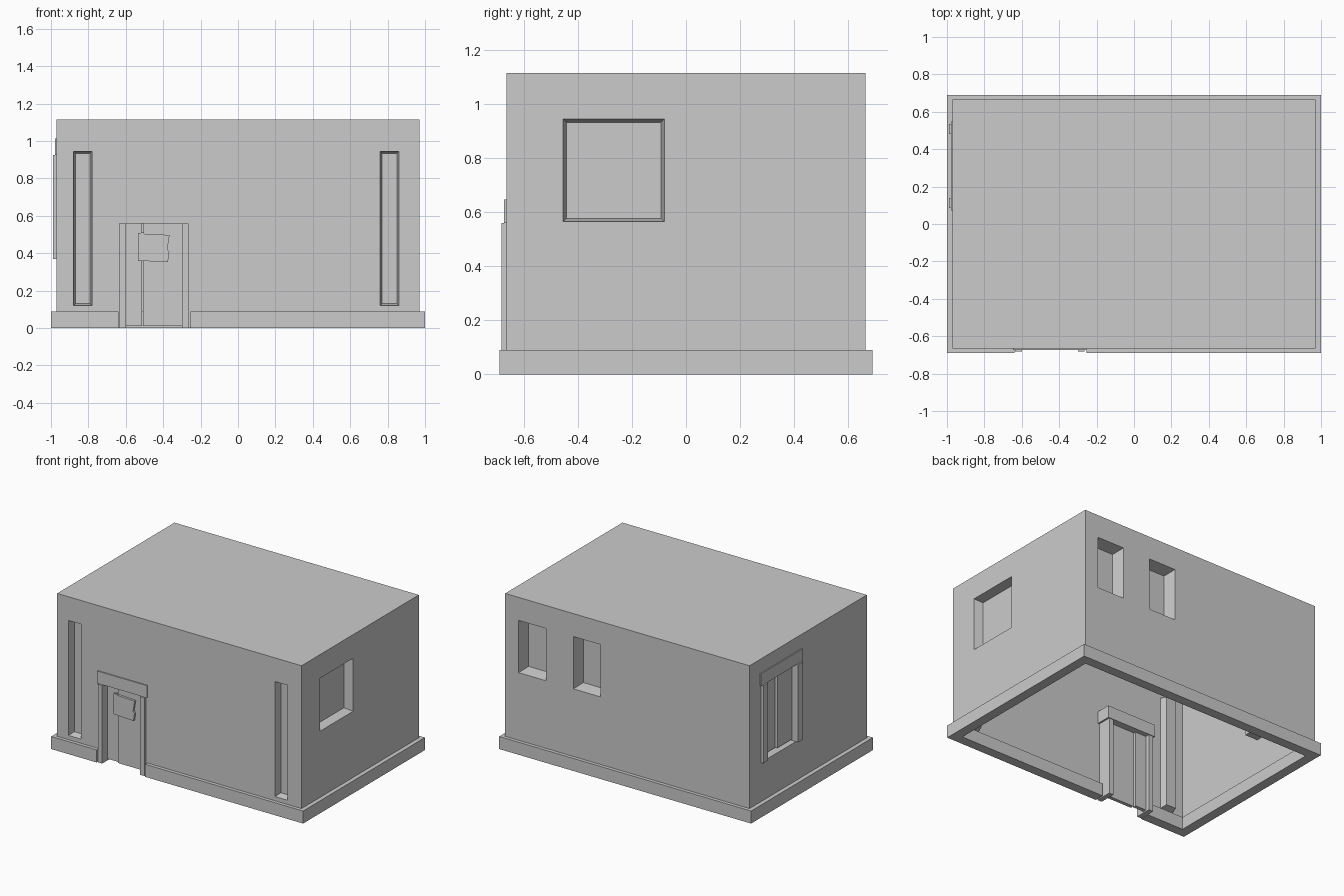
import bpy
import bmesh
import math

if "Cube" in bpy.data.objects:
    bpy.data.objects.remove(bpy.data.objects["Cube"], do_unlink=True)

WALL_X, WALL_Y, TOP = 0.97, 0.665, 1.115

# One plain grey for the whole building
plaster = bpy.data.materials.new("plain_grey")
plaster.use_nodes = True
grey = (0.6, 0.6, 0.6, 1)
plaster.diffuse_color = grey
plaster.node_tree.nodes["Principled BSDF"].inputs["Base Color"].default_value = grey


def prism(name, ring, shift, far_ring=None):
    """Solid between a ring of points and its shifted (or given) copy."""
    bm = bmesh.new()
    a = [bm.verts.new(p) for p in ring]
    far = far_ring or [[c + s for c, s in zip(p, shift)] for p in ring]
    b = [bm.verts.new(p) for p in far]
    bm.faces.new(a)
    bm.faces.new(b[::-1])
    for i in range(len(a)):
        j = (i + 1) % len(a)
        bm.faces.new((a[j], a[i], b[i], b[j]))
    bmesh.ops.recalc_face_normals(bm, faces=bm.faces[:])
    mesh = bpy.data.meshes.new(name)
    bm.to_mesh(mesh)
    bm.free()
    mesh.materials.append(plaster)
    obj = bpy.data.objects.new(name, mesh)
    bpy.context.collection.objects.link(obj)
    return obj


# Each side maps (along the wall, depth inward, height) to space
SIDES = {
    "front": lambda u, d, z: (u, -WALL_Y + d, z),
    "back": lambda u, d, z: (u, WALL_Y - d, z),
    "right": lambda u, d, z: (WALL_X - d, u, z),
    "left": lambda u, d, z: (-WALL_X + d, u, z),
}


def block(name, side, u0, u1, d0, d1, z0, z1, taper=0.0):
    """Box set on a wall side, narrowing inward by the taper."""
    place = SIDES[side]

    def ring(d, t):
        return [place(u, d, z) for u, z in ((u0 + t, z0 + t), (u1 - t, z0 + t),
                                            (u1 - t, z1 - t), (u0 + t, z1 - t))]
    return prism(name, ring(d0, 0), None, ring(d1, taper))


# Wall shell
corners = [(-WALL_X, -WALL_Y, 0), (WALL_X, -WALL_Y, 0),
           (WALL_X, WALL_Y, 0), (-WALL_X, WALL_Y, 0)]
walls = prism("walls", corners, (0, 0, TOP))


def recess(side, u0, u1, depth, z0, z1, taper):
    """Cut a recess into the wall shell."""
    lip = 0.01
    grow = taper * lip / depth
    cutter = block("recess_cutter", side, u0 - grow, u1 + grow, -lip, depth,
                   z0 - grow, z1 + grow, taper + grow)
    cutter.hide_render = True
    mod = walls.modifiers.new("recess", "BOOLEAN")
    mod.operation = "DIFFERENCE"
    mod.solver = "EXACT"
    mod.object = cutter
    bpy.context.view_layer.objects.active = walls
    bpy.ops.object.modifier_apply(modifier=mod.name)
    bpy.data.objects.remove(cutter, do_unlink=True)


# Tall slots, square side window, two back windows
for u in (-0.83, 0.81):
    recess("front", u - 0.05, u + 0.05, 0.05, 0.12, 0.945, 0.011)
recess("right", -0.455, -0.08, 0.065, 0.565, 0.945, 0.012)
for u in (0.755, 0.32):
    recess("back", u - 0.108, u + 0.108, 0.095, 0.575, 0.95, 0.012)

# Door and left window openings
recess("front", -0.6, -0.3, 0.1, -0.05, 0.56, 0)
recess("left", 0.14, 0.48, 0.1, 0.37, 0.925, 0)

# Open the underside and the back of the doorway
bm = bmesh.new()
bm.from_mesh(walls.data)
open_faces = []
for f in bm.faces:
    c = f.calc_center_median()
    under = f.normal.z < -0.9 and c.z < 0.01
    doorway = abs(c.x + 0.45) < 0.16 and -0.66 < c.y < -0.55 and c.z < 0.57
    if under or doorway:
        open_faces.append(f)
bmesh.ops.delete(bm, geom=open_faces, context="FACES")
bm.to_mesh(walls.data)
bm.free()


def framed_opening(name, side, u0, u1, z0, z1, jamb, split, flip):
    """Two jambs, a lintel and two leaves at different depths."""
    block(name + "_jamb_a", side, u0 - jamb, u0, -0.018, 0.1, z0, z1)
    block(name + "_jamb_b", side, u1, u1 + jamb, -0.018, 0.1, z0, z1)
    block(name + "_lintel", side, u0 - jamb - 0.012, u1 + jamb + 0.012,
          -0.008, 0.105, z1, z1 + 0.088)
    near, far = (0.03, 0.045) if flip else (0.045, 0.03)
    block(name + "_leaf_a", side, u0, split - 0.003, near, near + 0.025, z0 + 0.01, z1)
    block(name + "_leaf_b", side, split + 0.003, u1, far, far + 0.025, z0 + 0.01, z1)


framed_opening("door", "front", -0.6, -0.3, 0, 0.56, 0.035, -0.51, False)
framed_opening("left_window", "left", 0.14, 0.48, 0.37, 0.925, 0.055, 0.31, True)

# Crooked plate on the door
plate = [(-0.535, 0.36), (-0.375, 0.353), (-0.367, 0.41), (-0.378, 0.42),
         (-0.366, 0.498), (-0.5, 0.503), (-0.505, 0.512), (-0.535, 0.507)]
prism("door_plate", [(x, -0.65, z) for x, z in plate], (0, 0.016, 0))

# Plinth around the foot, broken at the door
px, py, ix, iy = 1.0, 0.69, 0.93, 0.62
gap_l, gap_r = -0.64, -0.255
outline = [(gap_r, -py), (px, -py), (px, py), (-px, py), (-px, -py), (gap_l, -py),
           (gap_l, -iy), (-ix, -iy), (-ix, iy), (ix, iy), (ix, -iy), (gap_r, -iy)]
prism("plinth", [(x, y, 0) for x, y in outline], (0, 0, 0.09))
